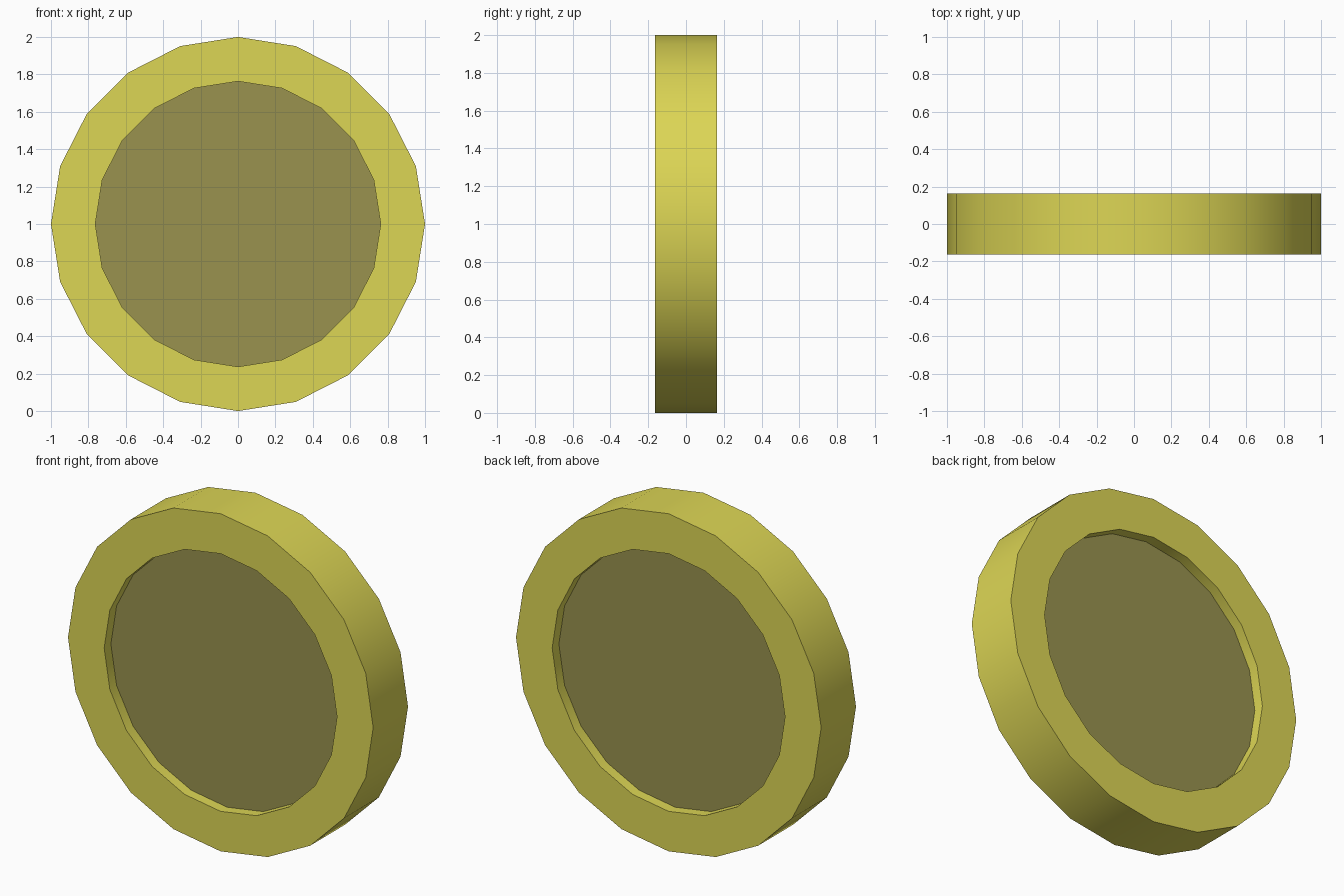
import bpy, bmesh, math

if "Cube" in bpy.data.objects:
    bpy.data.objects.remove(bpy.data.objects["Cube"])

SIDES = 20
R_OUT, R_IN = 1.0, 0.763      # outer and recess radii
HALF, FLOOR = 0.163, 0.10     # half thickness, recess floor distance from centre


def material(name, color):
    m = bpy.data.materials.new(name)
    m.diffuse_color = (*color, 1)
    m.use_nodes = True
    m.node_tree.nodes["Principled BSDF"].inputs["Base Color"].default_value = m.diffuse_color
    return m


def loop(bm, r, y):
    return [bm.verts.new((r * math.cos(2 * math.pi * i / SIDES), y,
                          1 + r * math.sin(2 * math.pi * i / SIDES)))
            for i in range(SIDES)]


# Lathed rim profile, from front recess floor round to back recess floor
bm = bmesh.new()
profile = [(R_IN, -FLOOR), (R_IN, -HALF), (R_OUT, -HALF),
           (R_OUT, HALF), (R_IN, HALF), (R_IN, FLOOR)]
loops = [loop(bm, r, y) for r, y in profile]
for a, b in zip(loops, loops[1:]):
    for i in range(SIDES):
        j = (i + 1) % SIDES
        bm.faces.new((a[i], a[j], b[j], b[i]))

# Darker recessed panels on both sides
for ring in (loops[0], loops[-1]):
    bm.faces.new(ring).material_index = 1
bmesh.ops.recalc_face_normals(bm, faces=bm.faces[:])

mesh = bpy.data.meshes.new("round_disc")
bm.to_mesh(mesh)
bm.free()
mesh.materials.append(material("rim_yellow", (0.72, 0.67, 0.09)))
mesh.materials.append(material("panel_olive", (0.32, 0.29, 0.078)))
disc = bpy.data.objects.new("round_disc", mesh)
bpy.context.collection.objects.link(disc)

# Smooth round walls, crisp rim edges
bpy.context.view_layer.objects.active = disc
disc.select_set(True)
bpy.ops.object.shade_smooth_by_angle(angle=math.radians(30))
